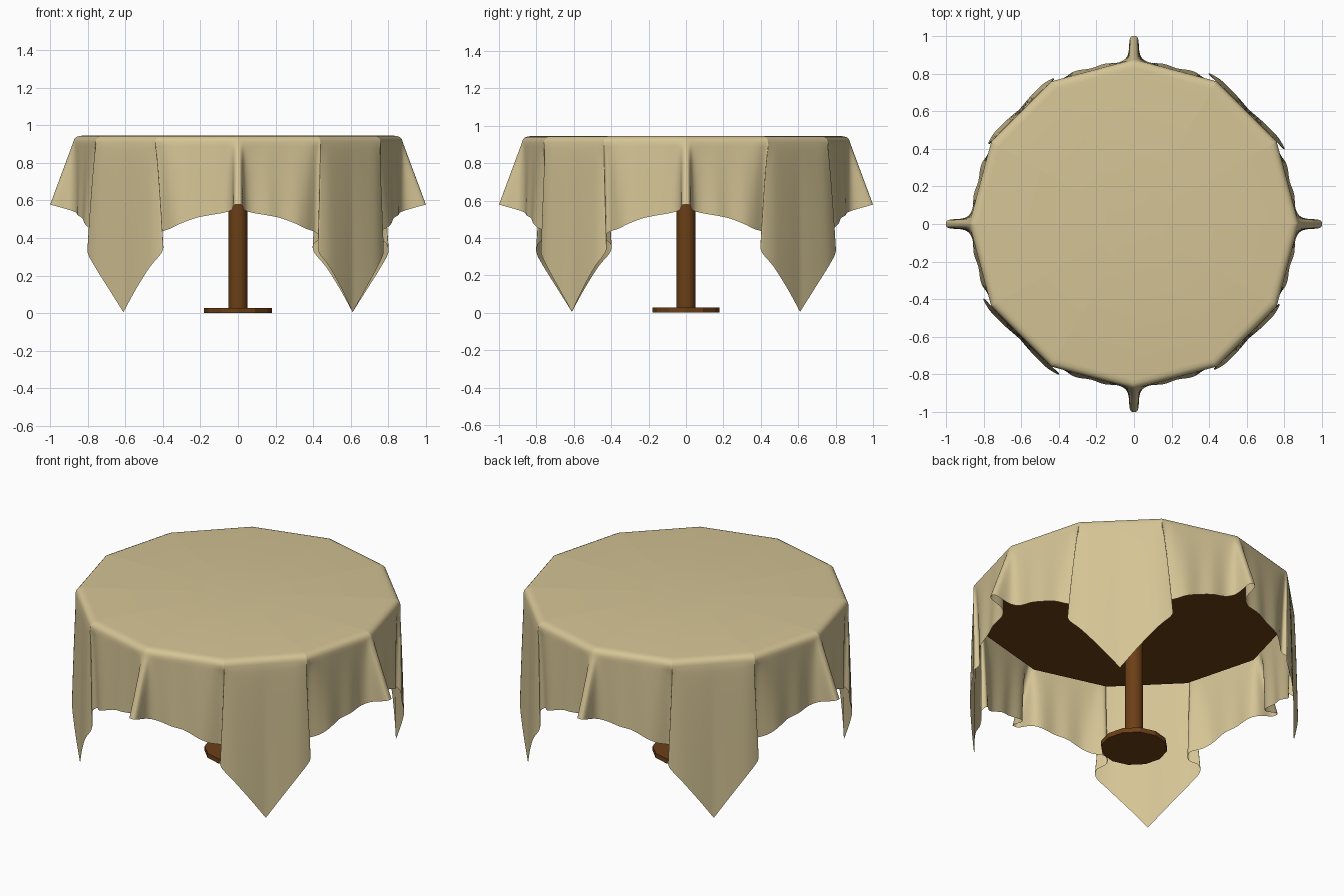
import bpy, bmesh, math
from mathutils import Vector

if "Cube" in bpy.data.objects:
    bpy.data.objects.remove(bpy.data.objects["Cube"])


def material(name, color):
    m = bpy.data.materials.new(name)
    m.diffuse_color = (*color, 1)
    m.use_nodes = True
    m.node_tree.nodes["Principled BSDF"].inputs["Base Color"].default_value = m.diffuse_color
    return m


CLOTH = material("linen", (0.66, 0.55, 0.30))
WOOD = material("wood", (0.15, 0.05, 0.008))


def cylinder(name, radius, z0, z1, sides, smooth=False):
    bpy.ops.mesh.primitive_cylinder_add(vertices=sides, radius=radius, depth=z1 - z0,
                                        location=(0, 0, (z0 + z1) / 2))
    ob = bpy.context.object
    ob.name = name
    ob.data.materials.append(WOOD)
    if smooth:
        bpy.ops.object.shade_smooth_by_angle(angle=math.radians(40))
    return ob


# Table: twelve-sided top, round post, flat foot
cylinder("table_top", 0.838, 0.86, 0.932, 12)
cylinder("table_post", 0.05, 0.02, 0.87, 12, True)
cylinder("table_foot", 0.18, 0.0, 0.028, 12)

# Cloth hem over one eighth turn: (angle on table edge, hem x, y, z)
# from the narrow fold on the axis, past the pleat, to the hanging corner
HEM = [
    (0, 1.0, 0, .578), (1, .985, .022, .574), (2.5, .90, .033, .55),
    (5, .862, .075, .535), (10, .852, .16, .52), (15, .828, .23, .505),
    (21, .815, .31, .475), (26, .785, .36, .45), (29, .735, .415, .43),
    (30, .755, .44, .40), (30.6, .805, .388, .365), (32, .812, .395, .32),
    (34.5, .77, .46, .245), (40, .69, .54, .125), (45, .61, .61, .005),
]
STEPS = 5
TOP_Z = 0.945


def eighth(width):
    """Catmull-Rom samples of the hem; width scales the hanging corner."""
    p = []
    for deg, x, y, z in HEM:
        if deg > 30:
            mid, half = (x + y) / 2, (x - y) / 2 * width
            x, y = mid + half, mid - half
        p.append(Vector((deg, x, y, z)))
    a = p[1]
    p = [Vector((-a[0], a[1], -a[2], a[3]))] + p + [2 * p[-1] - p[-2]]
    out = []
    for i in range(1, len(p) - 2):
        for k in range(STEPS):
            t = k / STEPS
            out.append(0.5 * (2 * p[i] + (p[i + 1] - p[i - 1]) * t
                              + (2 * p[i - 1] - 5 * p[i] + 4 * p[i + 1] - p[i + 2]) * t ** 2
                              + (3 * p[i] - p[i - 1] - 3 * p[i + 1] + p[i + 2]) * t ** 3))
    return out + [p[-2]]


def table_edge(deg):
    """Point on the twelve-sided edge, corners at multiples of 30 degrees."""
    r = 0.847 / math.cos(math.radians(deg % 30 - 15))
    a = math.radians(deg)
    return Vector((r * math.cos(a), r * math.sin(a), 0))


# Mirror each eighth about its diagonal; the four corners alternate in width
columns = []
for q, width in enumerate((0.94, 0.82, 0.94, 0.82)):
    half = eighth(width)
    quarter = half + [Vector((90 - s[0], s[2], s[1], s[3])) for s in half[-2:0:-1]]
    c, s = round(math.cos(q * math.pi / 2)), round(math.sin(q * math.pi / 2))
    for deg, x, y, z in quarter:
        # pleats near the corners open early, the axis folds open evenly
        near = min(max((min(deg, 90 - deg) - 18) / 10, 0), 1)
        columns.append((table_edge(deg + 90 * q),
                        Vector((c * x - s * y, s * x + c * y, z)), 1 - 0.4 * near))

# Each column rolls over the edge, then hangs down to the hem
ROLL = [(0.945, 0), (0.968, .003), (0.984, .009), (0.995, .02), (1.0, .035)]
DROPS = 20
bm = bmesh.new()
rings = []
for scale, dz in ROLL:
    rings.append([bm.verts.new(e * scale + Vector((0, 0, TOP_Z - dz))) for e, h, p in columns])
for k in range(1, DROPS + 1):
    t = k / DROPS
    ring = []
    for e, h, power in columns:
        v = e.lerp(h, t ** power)
        v.z = (TOP_Z - .035) * (1 - t) + h.z * t
        ring.append(bm.verts.new(v))
    rings.append(ring)
n = len(columns)
center = bm.verts.new((0, 0, TOP_Z))
for j in range(n):
    i = (j + 1) % n
    bm.faces.new((center, rings[0][j], rings[0][i]))
    for up, low in zip(rings, rings[1:]):
        bm.faces.new((up[j], low[j], low[i], up[i]))
for f in bm.faces:
    f.smooth = True
mesh = bpy.data.meshes.new("tablecloth")
bm.to_mesh(mesh)
bm.free()
mesh.materials.append(CLOTH)
cloth = bpy.data.objects.new("tablecloth", mesh)
bpy.context.collection.objects.link(cloth)
